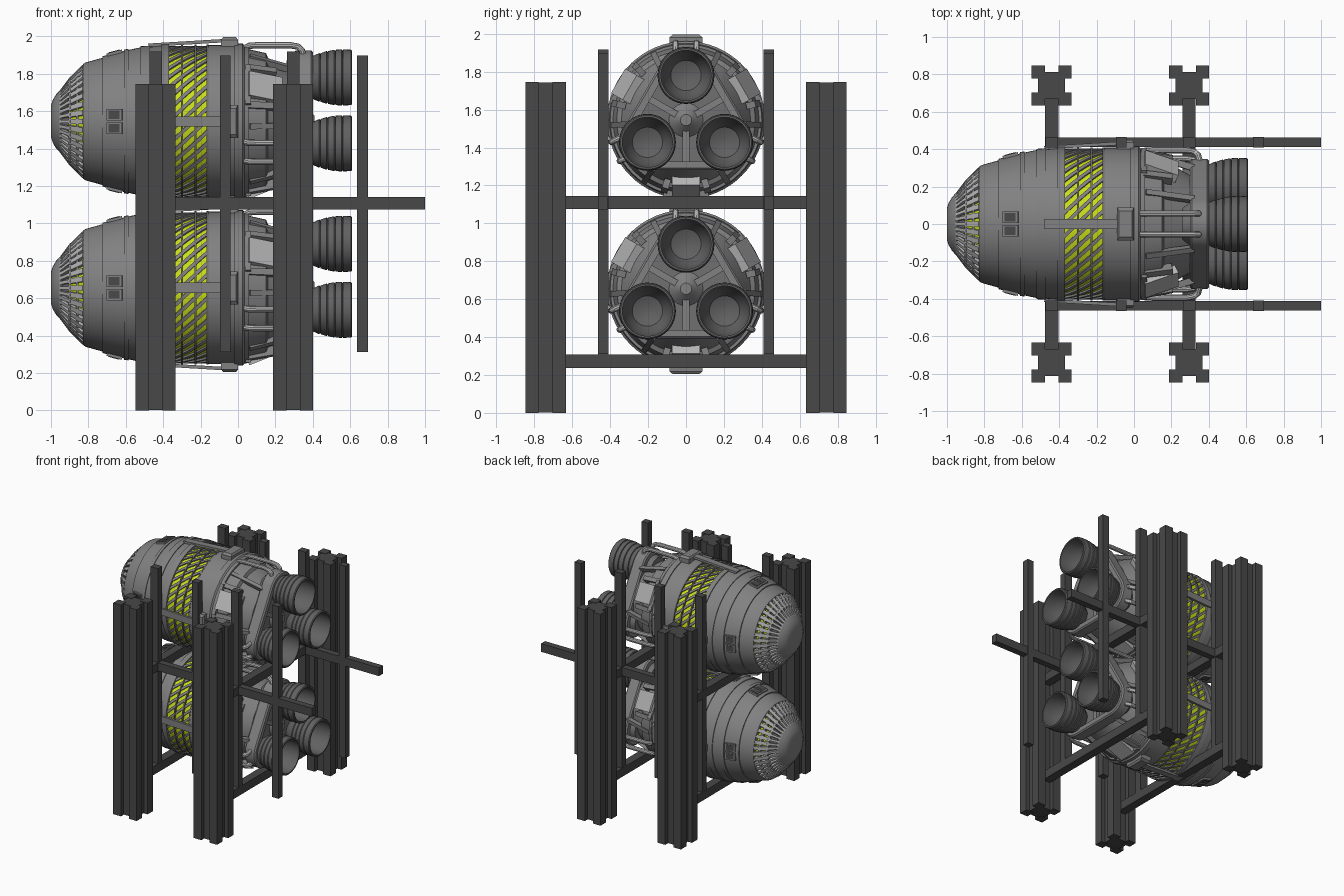
import bpy, bmesh, math
from mathutils import Matrix, Vector

if "Cube" in bpy.data.objects:
    bpy.data.objects.remove(bpy.data.objects["Cube"])

def mat(name, c):
    m = bpy.data.materials.new(name)
    m.diffuse_color = (*c, 1)
    m.use_nodes = True
    m.node_tree.nodes["Principled BSDF"].inputs["Base Color"].default_value = m.diffuse_color
    return m

GREY = mat("hull grey", (0.22, 0.22, 0.22))
MID = mat("trim grey", (0.16, 0.16, 0.16))
LIGHT = mat("pale metal", (0.46, 0.46, 0.46))
BELL = mat("nozzle grey", (0.12, 0.12, 0.12))
DARK = mat("rack charcoal", (0.065, 0.065, 0.065))
YELLOW = mat("glow yellow", (0.60, 0.74, 0.01))

def finish(bm, name, m, smooth=True):
    bmesh.ops.remove_doubles(bm, verts=bm.verts, dist=1e-5)
    bmesh.ops.recalc_face_normals(bm, faces=bm.faces)
    me = bpy.data.meshes.new(name)
    bm.to_mesh(me)
    bm.free()
    me.materials.append(m)
    o = bpy.data.objects.new(name, me)
    bpy.context.collection.objects.link(o)
    if smooth:
        bpy.ops.object.select_all(action='DESELECT')
        o.select_set(True)
        bpy.context.view_layer.objects.active = o
        bpy.ops.object.shade_smooth_by_angle(angle=math.radians(28))
    return o

def radial(a, x=0, r=0, tilt=0):
    # local x follows the engine axis, local z points outwards at angle a
    return (Matrix.Rotation(math.radians(a - 90), 4, 'X') @ Matrix.Translation((x, 0, r))
            @ Matrix.Rotation(-tilt, 4, 'Y'))

def box(bm, M, size):
    bmesh.ops.create_cube(bm, size=1, matrix=M @ Matrix.Diagonal((*size, 1)))

def loft(bm, rings, close=False):
    vs = [[bm.verts.new(p) for p in ring] for ring in rings]
    n = len(vs[0])
    for i in range(len(vs) if close else len(vs) - 1):
        a, b = vs[i], vs[(i + 1) % len(vs)]
        for j in range(n):
            k = (j + 1) % n
            bm.faces.new((a[j], a[k], b[k], b[j]))
    if not close:
        bm.faces.new(vs[0])
        bm.faces.new(vs[-1])

def lathe(bm, prof, n=64, cy=0, cz=0, close=False):
    loft(bm, [[(x, cy + r * math.cos(2 * math.pi * j / n), cz + r * math.sin(2 * math.pi * j / n))
               for j in range(n)] for x, r in prof], close)

def tube(bm, M, path, rad, off=0, n=10):
    rings = []
    for i, (x, z) in enumerate(path):
        p, q = path[max(i - 1, 0)], path[min(i + 1, len(path) - 1)]
        t = Vector((q[0] - p[0], 0, q[1] - p[1])).normalized()
        nrm = Vector((-t.z, 0, t.x))
        rings.append([M @ (Vector((x, off, z)) + nrm * rad * math.cos(2 * math.pi * k / n)
                      + Vector((0, 1, 0)) * rad * math.sin(2 * math.pi * k / n)) for k in range(n)])
    loft(bm, rings)

engine = []
def part(name, m, build, smooth=True):
    bm = bmesh.new()
    build(bm)
    engine.append(finish(bm, name, m, smooth))

# Hull: stepped forward shell, then the collar behind the glowing band
def hull(bm):
    lathe(bm, [(-.83, .27), (-.83, .305), (-.815, .315), (-.725, .34), (-.725, .348), (-.71, .352),
               (-.61, .377), (-.61, .384), (-.585, .388), (-.585, .382), (-.52, .396), (-.52, .402),
               (-.47, .405), (-.47, .399), (-.41, .405), (-.41, .412), (-.37, .412), (-.37, .38)])
    lathe(bm, [(-.16, .38), (-.16, .408), (-.02, .408), (-.02, .416), (.025, .416), (.035, .405),
               (.06, .40), (.06, .385), (.15, .365), (.16, .34), (.30, .26)])
part("hull", GREY, hull)

# Nose: cap, rings and thin ribs over a core
part("nose_cap", GREY, lambda bm: lathe(bm, [(-1, .085), (-.99, .115), (-.972, .145), (-.95, .168), (-.94, .168), (-.94, .14)]))
part("nose_core", MID, lambda bm: lathe(bm, [(-.95, .13), (-.90, .205)]))
part("nose_glow_core", YELLOW, lambda bm: lathe(bm, [(-.90, .205), (-.82, .285)]))
def nose_rings(bm):
    for x, r in ((-.905, .228), (-.865, .268)):
        lathe(bm, [(x, r - .03), (x, r), (x + .012, r + .012), (x + .012, r - .03)])
part("nose_rings", GREY, nose_rings)
def ribs(bm):
    for i in range(40):
        for x0, r0, x1, r1, w in ((-.95, .16, -.89, .24, .017), (-.90, .228, -.825, .303, .027)):
            t = math.atan2(r1 - r0, x1 - x0)
            box(bm, radial(i * 9, (x0 + x1) / 2, (r0 + r1) / 2 - .006, t), (math.hypot(x1 - x0, r1 - r0), w, .018))
part("nose_ribs", LIGHT, ribs, False)

# Glowing band with slanted bars and thin hoops
part("glow_band", YELLOW, lambda bm: lathe(bm, [(-.38, .394), (-.15, .394)]))
def bars(bm):
    n, steps, half = 40, 8, .032
    for i in range(n):
        rings = []
        for s in range(steps + 1):
            x, a = -.37 + .21 * s / steps, 2 * math.pi * i / n - .5 * s / steps
            rings.append([(x, r * math.cos(a + d), r * math.sin(a + d))
                          for r, d in ((.39, -half), (.404, -half), (.404, half), (.39, half))])
        loft(bm, rings)
part("band_bars", GREY, bars)
def hoops(bm):
    for x in (-.305, -.232, -.168):
        lathe(bm, [(x, .385), (x, .41), (x + .01, .41), (x + .01, .385)])
part("band_hoops", MID, hoops)

# Four straps, end blocks and window pairs
def straps(bm):
    for a in (0, 90, 180, 270):
        box(bm, radial(a, -.27, .42, .06), (.42, .055, .018))
part("straps", GREY, straps, False)
def blocks(bm):
    for a in (0, 90, 180, 270):
        M = radial(a)
        rings = [[M @ Vector((x, y, z)) for x, y, z in
                  ((x0, -w, r), (x1, -w, r), (x1, w, r), (x0, w, r))]
                 for x0, x1, w, r in ((-.09, 0, .088, .40), (-.09, 0, .088, .436), (-.08, -.01, .07, .45))]
        loft(bm, rings)
part("strap_blocks", GREY, blocks, False)
def windows(frame):
    def build(bm):
        for a in (0, 90, 180, 270):
            for s in (-1, 1):
                M = radial(a, -.66, .364, .25) @ Matrix.Translation((0, s * .036, 0))
                box(bm, M, (.085, .062, .02) if frame else (.06, .044, .026))
    return build
part("window_frames", GREY, windows(True), False)
part("window_panes", DARK, windows(False), False)

# Aft pale panels with side ribs, and struts to the nozzle frame
def panels(bm):
    for a in (30, 150, 270):
        box(bm, radial(a, .14, .355, -.38), (.19, .15, .05))
part("aft_panels", LIGHT, panels, False)
def aft_ribs(bm):
    for a in (30, 150, 270):
        for d in (-17, 17):
            box(bm, radial(a + d, .125, .365, -.18), (.16, .035, .05))
        for d in (-34, 34):
            box(bm, radial(a + d, .19, .34, -.3), (.27, .03, .035))
        box(bm, radial(a, .055, .385), (.03, .24, .03))
part("aft_ribs", GREY, aft_ribs, False)

# Paired coolant pipes
def pipes(bm):
    path = [(.02, .37), (.035, .392), (.06, .404), (.10, .407), (.28, .407), (.32, .40), (.342, .38), (.35, .35), (.35, .30)]
    for a in (90, -24, 204):
        for off in (-.055, .055):
            tube(bm, radial(a), path, .017, off)
part("coolant_pipes", LIGHT, pipes)

# Rounded triangular frame around the three nozzles
def outline(r):
    pts = []
    for c in (90, 210, 330):
        for k in range(13):
            t, b = math.radians(c - 60 + 10 * k), math.radians(c)
            pts.append((.235 * math.cos(b) + r * math.cos(t), .235 * math.sin(b) + r * math.sin(t)))
    return pts
def tri(bm, prof, close):
    loft(bm, [[(x, y, z) for y, z in outline(r)] for x, r in prof], close)
part("nozzle_frame", GREY, lambda bm: tri(bm, [(.30, .10), (.30, .135), (.31, .145), (.39, .145), (.40, .135), (.40, .10)], True))
part("nozzle_plate", MID, lambda bm: tri(bm, [(.26, .09), (.35, .11)], False))
def hub(bm):
    lathe(bm, [(.34, .10), (.38, .06), (.41, .03)], 24)
    for a in (30, 150, 270):
        box(bm, radial(a, .365, .12), (.03, .035, .2))
part("centre_hub", GREY, hub)

# Ridged nozzle bells, hollow
def bells(bm):
    prof = [(.34, .07), (.38, .10), (.40, .112)]
    edges = ((.40, .116), (.44, .13), (.48, .141), (.52, .148), (.56, .15), (.61, .148))
    for (x0, r0), (x1, r1) in zip(edges, edges[1:]):
        prof += [(x0 + .002, r0), (x1 - .006, r1), (x1, r1 - .006)]
    prof += [(.61, .132), (.54, .132), (.47, .115), (.41, .08), (.39, .03)]
    for a in (90, 210, 330):
        lathe(bm, prof, 40, .235 * math.cos(math.radians(a)), .235 * math.sin(math.radians(a)))
part("nozzle_bells", BELL, bells)

# Stack two engines
for o in engine:
    low = o.copy()
    low.name = "lower_" + o.name
    bpy.context.collection.objects.link(low)
    o.name = "upper_" + o.name
    o.location.z, low.location.z = 1.545, .655

# Rack: fluted posts, uprights, cross beams and rails
def rack(name, items):
    bm = bmesh.new()
    for x0, x1, y0, y1, z0, z1 in items:
        box(bm, Matrix.Translation(((x0 + x1) / 2, (y0 + y1) / 2, (z0 + z1) / 2)), (x1 - x0, y1 - y0, z1 - z0))
    finish(bm, name, DARK, False)

XS = (-.44, .295)
for x in XS:
    for y, side in ((-.74, "front"), (.74, "back")):
        post = [(x - .072, x + .072, y - .072, y + .072, .002, 1.742)]
        post += [(x + i * .072 - .035, x + i * .072 + .035, y + j * .072 - .035, y + j * .072 + .035, 0, 1.745)
                 for i in (-1, 1) for j in (-1, 1)]
        rack(side + "_post", post)
    for z0, z1 in ((.237, .308), (1.075, 1.143)):
        rack("cross_beam", [(x - .035, x + .035, -.68, .68, z0, z1)])
for s in (-1, 1):
    y0, y1 = s * .437 - .026, s * .437 + .026
    rack("side_rail", [(-.47, 1, y0, y1, 1.073, 1.141)])
    for x in XS:
        rack("tall_upright", [(x - .034, x + .034, y0 - .001, y1 + .001, .25, 1.918)])
    for x in (-.068, .665):
        rack("short_upright", [(x - .029, x + .029, y0 - .001, y1 + .001, .312, 1.898)])
